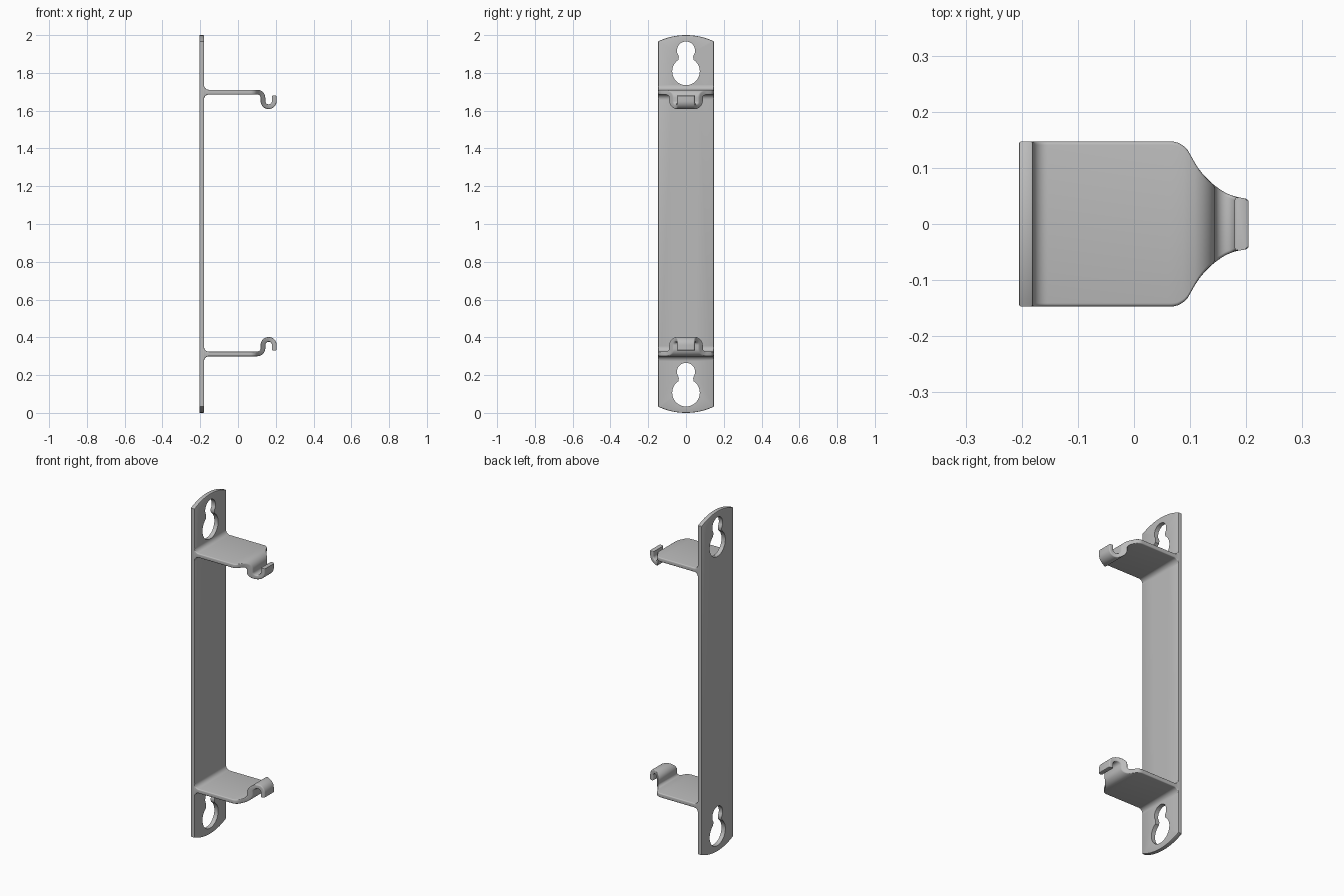
import bpy, bmesh, math
from math import sin, cos, pi, radians, sqrt

if "Cube" in bpy.data.objects:
    bpy.data.objects.remove(bpy.data.objects["Cube"])

grey = bpy.data.materials.new("plain_grey")
grey.use_nodes = True
grey.diffuse_color = (0.5, 0.5, 0.5, 1)
grey.node_tree.nodes["Principled BSDF"].inputs["Base Color"].default_value = (0.5, 0.5, 0.5, 1)

HALF = 0.147           # half width of the bracket
BACK, FACE = -0.205, -0.18


def finish(bm, name):
    bmesh.ops.recalc_face_normals(bm, faces=bm.faces)
    mesh = bpy.data.meshes.new(name)
    bm.to_mesh(mesh)
    bm.free()
    obj = bpy.data.objects.new(name, mesh)
    bpy.context.collection.objects.link(obj)
    mesh.materials.append(grey)
    bpy.ops.object.select_all(action="DESELECT")
    obj.select_set(True)
    bpy.context.view_layer.objects.active = obj
    bpy.ops.object.shade_smooth_by_angle(angle=radians(35))
    return obj


def arc(cx, cy, r, a0, a1, n):
    angles = [radians(a0 + (a1 - a0) * i / n) for i in range(n + 1)]
    return [(cx + r * cos(a), cy + r * sin(a)) for a in angles]


# Wall plate: tall strip with bowed ends and two keyholes
def keyhole(z):
    neck = [(0.0395, 0.067), (0.038, 0.076), (0.040, 0.085)]
    right = arc(0, 0, 0.073, -90, 56, 20) + neck + arc(0, 0.11, 0.048, -18, 90, 14)
    left = [(-y, h) for y, h in reversed(right[1:-1])]
    return [(y, z + h) for y, h in right + left]


SAG = 0.033
R = (HALF ** 2 + SAG ** 2) / (2 * SAG)
sweep = math.degrees(math.asin(HALF / R))
outline = arc(0, 2 - R, R, 90 - sweep, 90 + sweep, 20) + arc(0, R, R, 270 - sweep, 270 + sweep, 20)

bm = bmesh.new()
for loop in (outline, keyhole(1.808), keyhole(0.107)):
    vs = [bm.verts.new((BACK, y, z)) for y, z in loop]
    for i, v in enumerate(vs):
        bm.edges.new((v, vs[i - 1]))
bmesh.ops.triangle_fill(bm, use_beauty=True, edges=bm.edges[:])
new = bmesh.ops.extrude_face_region(bm, geom=bm.faces[:])["geom"]
bmesh.ops.translate(bm, vec=(FACE - BACK, 0, 0), verts=[g for g in new if isinstance(g, bmesh.types.BMVert)])
bmesh.ops.recalc_face_normals(bm, faces=bm.faces)
rim = {(round(y, 4), round(z, 4)) for y, z in outline}
on_rim = lambda v: (round(v.co.y, 4), round(v.co.z, 4)) in rim
edges = [e for e in bm.edges if all(map(on_rim, e.verts)) and e.calc_face_angle(0) > 1
         and abs(e.verts[0].co.x - e.verts[1].co.x) < 0.001]
bmesh.ops.bevel(bm, geom=edges, offset=0.004, segments=2, profile=0.5, affect="EDGES")
finish(bm, "wall_plate")

# Arms: swept strip that narrows in plan and curls into a hook
PLAN = [(0.07, 0.147), (0.08, 0.1445), (0.09, 0.138), (0.098, 0.129), (0.104, 0.117),
        (0.112, 0.103), (0.12, 0.092), (0.132, 0.0785), (0.147, 0.066), (0.163, 0.0555),
        (0.18, 0.0485), (0.205, 0.0445)]


def half_width(x):
    if x <= PLAN[0][0]:
        return HALF
    for (x0, w0), (x1, w1) in zip(PLAN, PLAN[1:]):
        if x <= x1:
            return w0 + (w1 - w0) * (x - x0) / (x1 - x0)
    return PLAN[-1][1]


THICK, FILLET, EDGE = 0.0125, 0.026, 0.006


def half_thickness(x):
    d = min(max(x - FACE, 0), FILLET)
    return THICK + FILLET - sqrt(FILLET ** 2 - (FILLET - d) ** 2)


def arm(name, place):
    # centre line as (x, height, direction angle)
    path = [(FACE - 0.004, 0, 0)]
    path += [(FACE + FILLET * (1 - cos(pi / 2 * i / 8)), 0, 0) for i in range(9)]
    path += [(0.06 + 0.006 * i, 0, 0) for i in range(7)]
    path += [(x, z, -90 * i / 10) for i, (x, z) in enumerate(arc(0.102, -0.03, 0.03, 90, 0, 10)) if i]
    path += [(x, z, -90 + 180 * i / 20) for i, (x, z) in enumerate(arc(0.162, -0.047, 0.03, 180, 360, 20))]
    path += [(0.192, -0.026, 90), (0.192, -0.021, 90), (0.192, -0.019, 90)]
    bm = bmesh.new()
    rings = []
    for k, (x, z, ang) in enumerate(path):
        nx, nz = -sin(radians(ang)), cos(radians(ang))
        h = half_thickness(x)
        if k == len(path) - 1:
            h -= 0.003
        corner = arc(h - EDGE, -EDGE, EDGE, 0, 90, 4)
        half = corner + [(-u, v) for u, v in reversed(corner)]
        ring = []
        for side, pts in ((1, half), (-1, half[::-1])):
            for u, v in pts:
                px = x + nx * u
                ring.append(bm.verts.new((px, side * (half_width(px) + v), place(z + nz * u))))
        rings.append(ring)
    for a, b in zip(rings, rings[1:]):
        for i in range(len(a)):
            bm.faces.new((a[i - 1], a[i], b[i], b[i - 1]))
    bm.faces.new(rings[0])
    bm.faces.new(rings[-1])
    return finish(bm, name)


arm("upper_hook_arm", lambda z: 1.698 + z)
arm("lower_hook_arm", lambda z: 0.312 - z)
